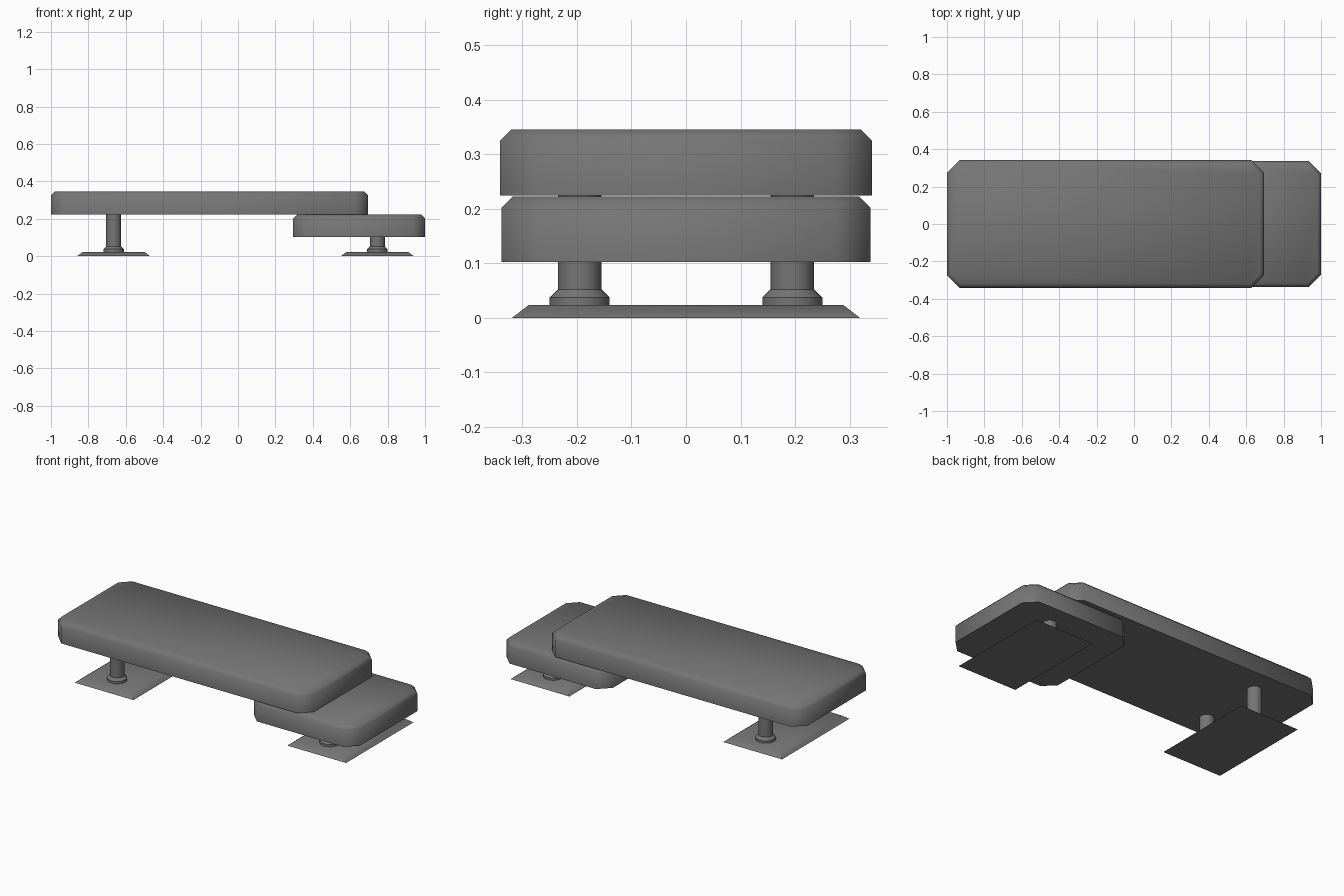
import bpy
import bmesh
import math

cube = bpy.data.objects.get("Cube")
if cube:
    bpy.data.objects.remove(cube, do_unlink=True)

GREY = (0.18, 0.18, 0.18, 1)
stone = bpy.data.materials.new("stone grey")
stone.use_nodes = True
stone.diffuse_color = GREY
stone.node_tree.nodes["Principled BSDF"].inputs["Base Color"].default_value = GREY


def finish(name, bm, angle):
    """Turn a bmesh into a smooth-shaded object with sharp edges kept."""
    bmesh.ops.recalc_face_normals(bm, faces=bm.faces)
    mesh = bpy.data.meshes.new(name)
    bm.to_mesh(mesh)
    bm.free()
    mesh.materials.append(stone)
    obj = bpy.data.objects.new(name, mesh)
    bpy.context.collection.objects.link(obj)
    bpy.ops.object.select_all(action='DESELECT')
    obj.select_set(True)
    bpy.context.view_layer.objects.active = obj
    bpy.ops.object.shade_smooth_by_angle(angle=math.radians(angle))
    return obj


def loft(name, rings, angle):
    """Skin a stack of equal-sized point rings and cap both ends."""
    bm = bmesh.new()
    loops = [[bm.verts.new(p) for p in ring] for ring in rings]
    for low, high in zip(loops, loops[1:]):
        for i in range(len(low)):
            j = (i + 1) % len(low)
            bm.faces.new((low[i], low[j], high[j], high[i]))
    bm.faces.new(loops[0][::-1])
    bm.faces.new(loops[-1])
    return finish(name, bm, angle)


def octagon(x0, x1, hy, z, cut):
    """Rectangle with its four corners cut off."""
    return [(x0 + cut, -hy, z), (x1 - cut, -hy, z), (x1, -hy + cut, z), (x1, hy - cut, z),
            (x1 - cut, hy, z), (x0 + cut, hy, z), (x0, hy - cut, z), (x0, -hy + cut, z)]


def rectangle(x, hx, hy, z):
    return [(x - hx, -hy, z), (x + hx, -hy, z), (x + hx, hy, z), (x - hx, hy, z)]


def slab(name, x0, x1, hy, bottom, top):
    """Corner-cut slab with a chamfered upper rim."""
    rim = 0.02
    loft(name, [octagon(x0, x1, hy, bottom, 0.066),
                octagon(x0, x1, hy, top - rim, 0.066),
                octagon(x0 + rim, x1 - rim, hy - rim, top, 0.055)], 50)


def post(name, x, y, top):
    """Round post with a tapered collar at its foot."""
    sides = 32
    profile = [(0.055, 0), (0.055, 0.037), (0.041, 0.051), (0.04, 0.052), (0.04, top)]
    turns = [2 * math.pi * i / sides for i in range(sides)]
    loft(name, [[(x + r * math.cos(a), y + r * math.sin(a), z) for a in turns]
                for r, z in profile], 35)


# Overlapping slabs
slab("upper_slab", -1, 0.695, 0.341, 0.224, 0.345)
slab("lower_slab", 0.295, 1, 0.338, 0.102, 0.222)

# Supports: a sloped foot plate with two posts under each slab
for side, x, top in (("right", -0.665, 0.225), ("left", 0.745, 0.103)):
    loft(side + "_foot_plate", [rectangle(x, 0.195, 0.319, 0),
                                rectangle(x, 0.165, 0.289, 0.023)], 50)
    for end, y in (("front", -0.195), ("back", 0.195)):
        post(f"{side}_{end}_post", x, y, top)
